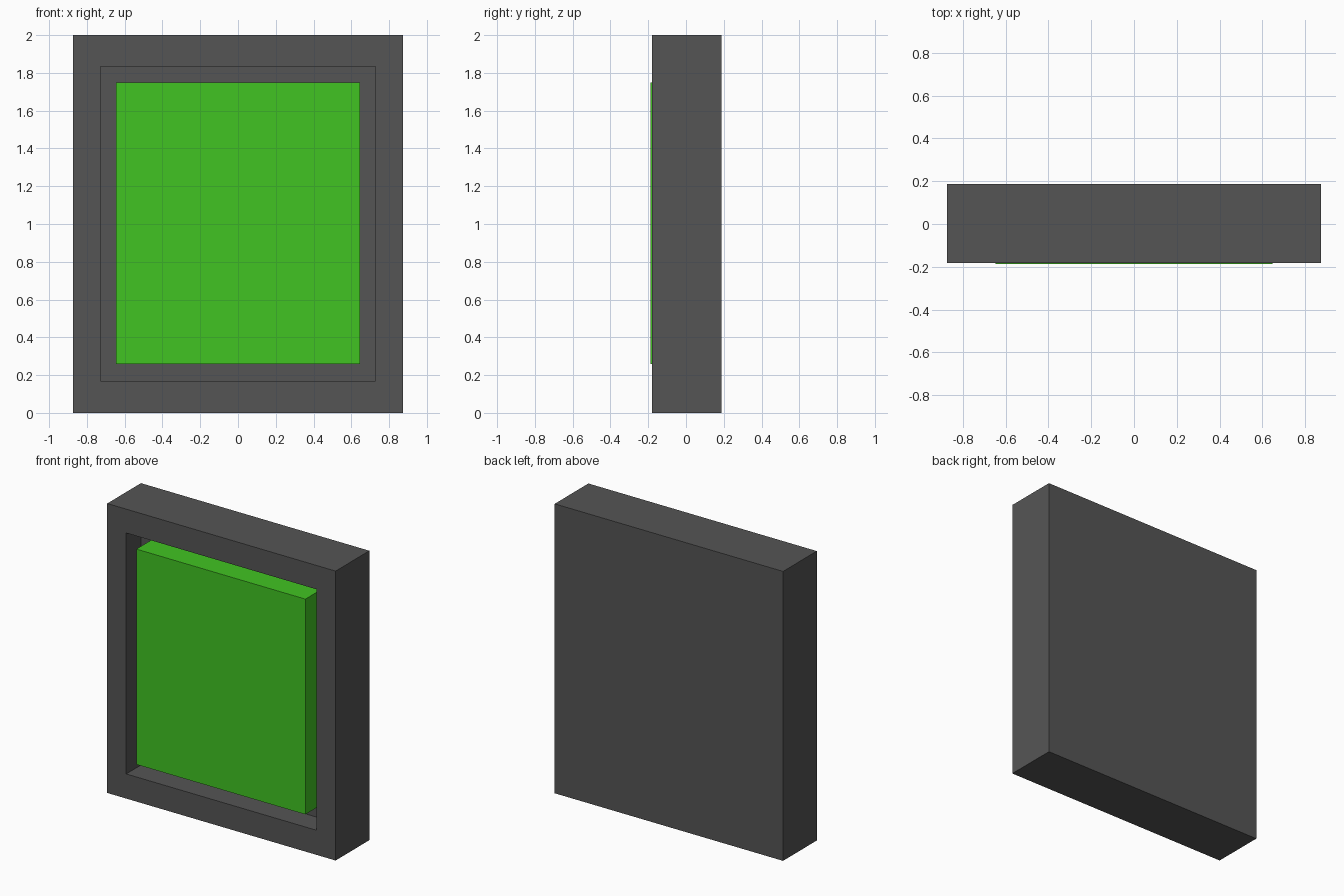
import bpy, bmesh

if "Cube" in bpy.data.objects:
    bpy.data.objects.remove(bpy.data.objects["Cube"])


def material(name, rgb):
    m = bpy.data.materials.new(name)
    m.diffuse_color = (*rgb, 1)
    m.use_nodes = True
    m.node_tree.nodes["Principled BSDF"].inputs["Base Color"].default_value = m.diffuse_color
    return m


def box(name, x, y, z, mat):
    """Box from (min, max) ranges on each axis."""
    bm = bmesh.new()
    bmesh.ops.create_cube(bm, size=1)
    for v in bm.verts:
        v.co = [r[0] if c < 0 else r[1] for c, r in zip(v.co, (x, y, z))]
    me = bpy.data.meshes.new(name)
    bm.to_mesh(me)
    bm.free()
    me.materials.append(mat)
    ob = bpy.data.objects.new(name, me)
    bpy.context.collection.objects.link(ob)
    return ob


grey = material("dark grey", (0.091, 0.091, 0.091))
green = material("bright green", (0.053, 0.552, 0.016))

# Casing with a rectangular recess pushed into its front face
casing = box("casing", (-0.873, 0.873), (-0.181, 0.187), (0, 2), grey)
bm = bmesh.new()
bm.from_mesh(casing.data)
bm.normal_update()
front = next(f for f in bm.faces if f.normal.y < -0.9)
bmesh.ops.inset_region(bm, faces=[front], thickness=0.1)
for v in front.verts:
    v.co.x = 0.728 if v.co.x > 0 else -0.728
    v.co.z = 1.835 if v.co.z > 1 else 0.17
wall = bmesh.ops.extrude_discrete_faces(bm, faces=[front])["faces"][0]
bmesh.ops.translate(bm, verts=wall.verts, vec=(0, 0.16, 0))
bm.to_mesh(casing.data)
bm.free()

# Raised panel standing on the recess floor, just proud of the casing
box("panel", (-0.646, 0.646), (-0.187, -0.021), (0.26, 1.748), green)
